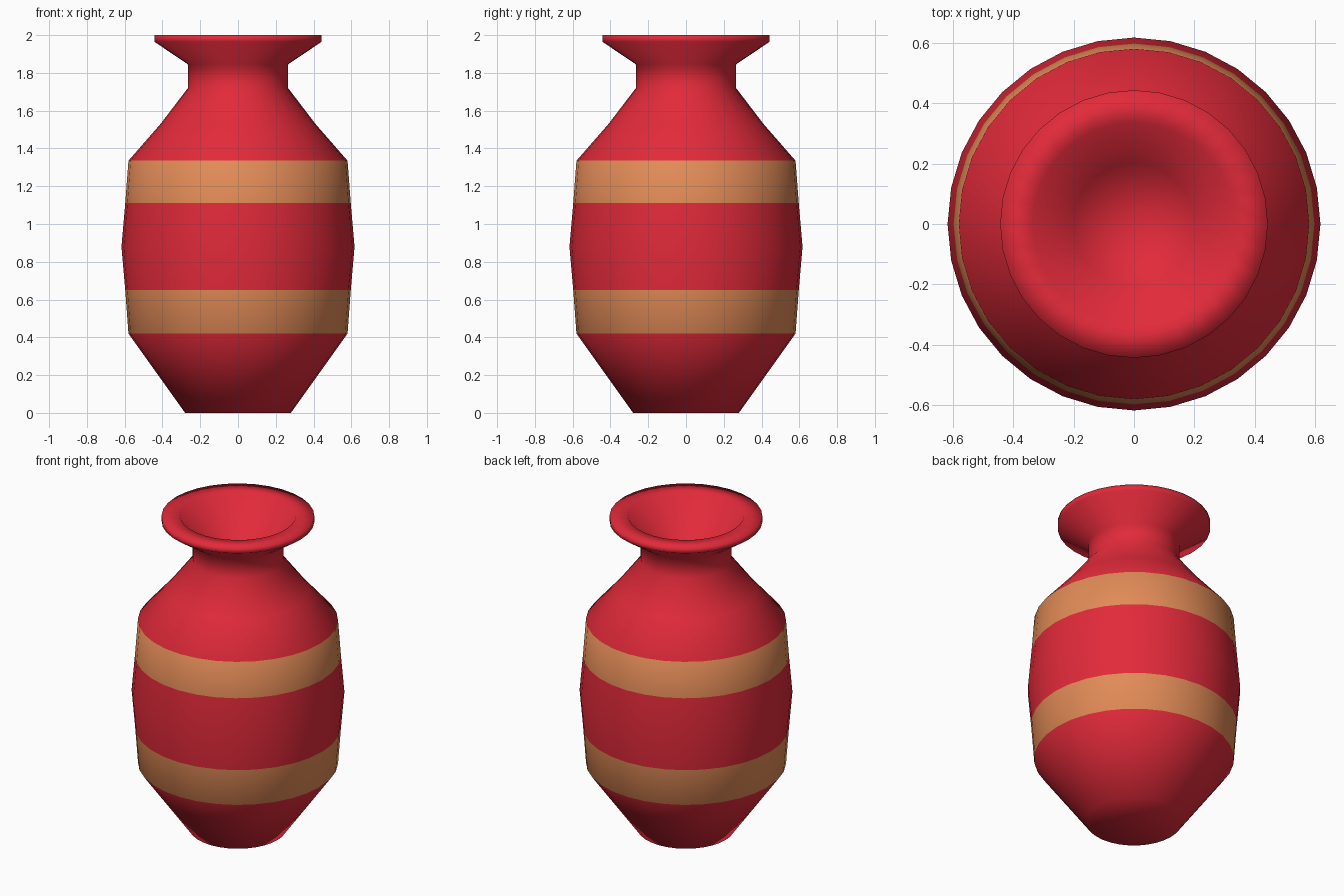
import bpy, bmesh, math

if "Cube" in bpy.data.objects:
    bpy.data.objects.remove(bpy.data.objects["Cube"])

SIDES = 32

def material(name, color):
    m = bpy.data.materials.new(name)
    m.diffuse_color = color
    m.use_nodes = True
    m.node_tree.nodes["Principled BSDF"].inputs["Base Color"].default_value = m.diffuse_color
    return m

# Profile from the centre of the base, up the outside, over the rim, down inside (radius, z)
profile = [
    (0, 0), (0.28, 0), (0.58, 0.42), (0.597, 0.65), (0.617, 0.88),
    (0.597, 1.11), (0.58, 1.335), (0.41, 1.53), (0.265, 1.72), (0.265, 1.845),
    (0.443, 1.965), (0.443, 2.0), (0.335, 2.0), (0.20, 1.80), (0, 1.72),
]
BANDS = {2, 5}  # profile segments painted as tan bands

bm = bmesh.new()
rings = []
for r, z in profile:
    if r == 0:
        rings.append([bm.verts.new((0, 0, z))] * SIDES)
    else:
        rings.append([bm.verts.new((r * math.cos(2 * math.pi * i / SIDES),
                                    r * math.sin(2 * math.pi * i / SIDES), z))
                      for i in range(SIDES)])

# Skin between neighbouring rings; pole rings give triangle fans
for k, (lo, hi) in enumerate(zip(rings, rings[1:])):
    for i in range(SIDES):
        j = (i + 1) % SIDES
        corners = list(dict.fromkeys((lo[i], lo[j], hi[j], hi[i])))
        face = bm.faces.new(corners)
        face.smooth = True
        face.material_index = 1 if k in BANDS else 0

bmesh.ops.recalc_face_normals(bm, faces=bm.faces)
mesh = bpy.data.meshes.new("vase")
bm.to_mesh(mesh)
bm.free()

mesh.materials.append(material("red_glaze", (0.76, 0.023, 0.042, 1)))
mesh.materials.append(material("tan_band", (0.76, 0.26, 0.095, 1)))
vase = bpy.data.objects.new("vase", mesh)
bpy.context.collection.objects.link(vase)
